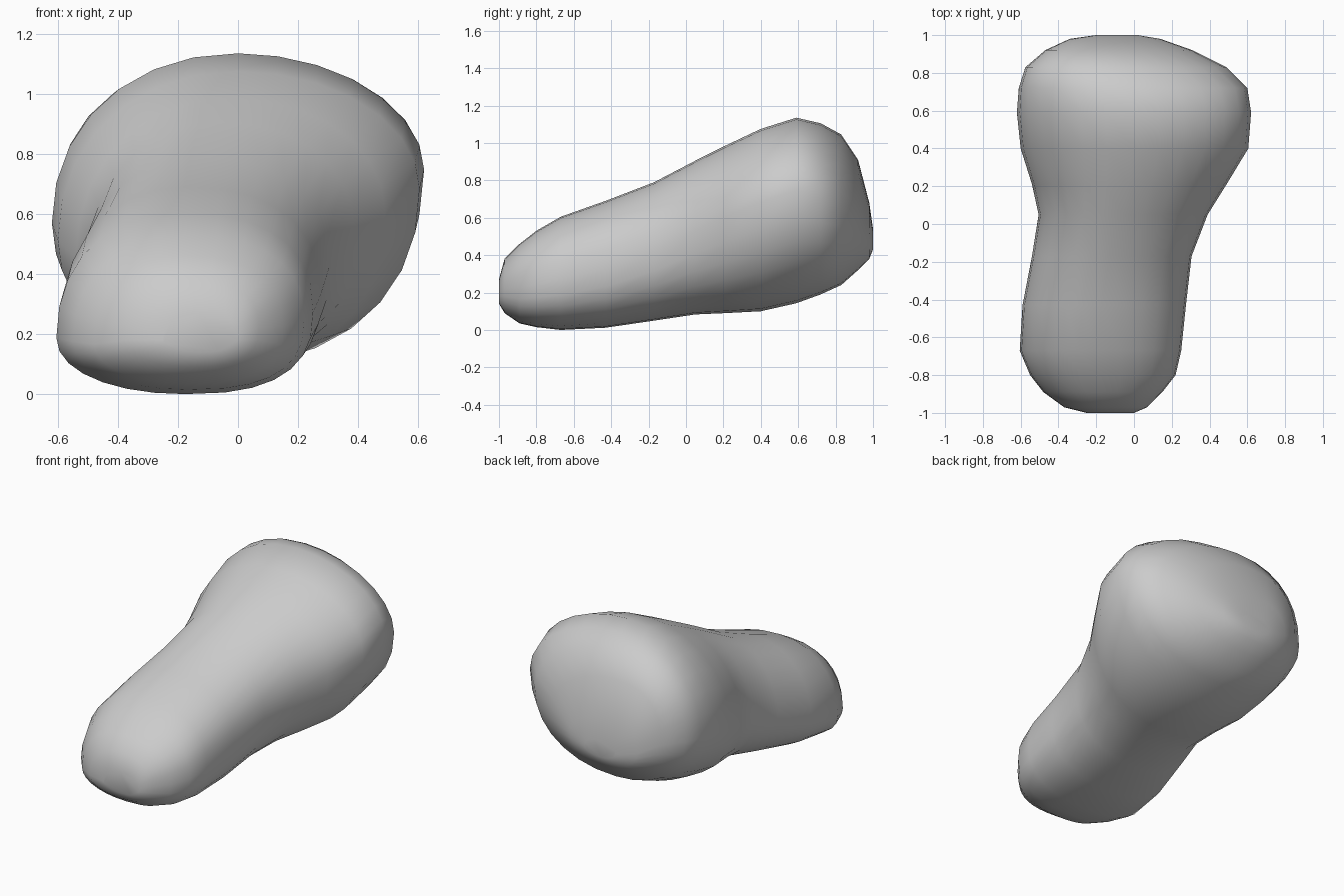
import bpy, bmesh, math

if "Cube" in bpy.data.objects:
    bpy.data.objects.remove(bpy.data.objects["Cube"])

# Stations along the body: y, left x, right x, bottom z, top z
STATIONS = [
    (-1.00, -0.25, 0.00, 0.14, 0.27),
    (-0.97, -0.37, 0.07, 0.09, 0.38),
    (-0.89, -0.48, 0.15, 0.035, 0.46),
    (-0.80, -0.55, 0.22, 0.015, 0.53),
    (-0.67, -0.605, 0.25, 0.00, 0.605),
    (-0.43, -0.59, 0.275, 0.012, 0.69),
    (-0.17, -0.54, 0.305, 0.05, 0.79),
    (0.05, -0.505, 0.39, 0.083, 0.905),
    (0.21, -0.54, 0.49, 0.09, 0.985),
    (0.40, -0.60, 0.605, 0.10, 1.075),
    (0.59, -0.62, 0.62, 0.143, 1.135),
    (0.72, -0.61, 0.60, 0.19, 1.105),
    (0.83, -0.575, 0.49, 0.24, 1.045),
    (0.92, -0.47, 0.31, 0.32, 0.91),
    (0.98, -0.34, 0.14, 0.38, 0.68),
    (1.00, -0.20, 0.02, 0.43, 0.54),
]
SEGMENTS = 28
# Roundness of each quarter (right?, top?) at the front and back lobes
ROUNDNESS = {
    (True, True): (2.4, 1.95),
    (False, True): (2.15, 2.1),
    (False, False): (2.1, 2.1),
    (True, False): (2.6, 2.15),
}


def blend(y, a, b):
    t = min(max((y + 0.7) / 1.3, 0), 1)
    t = t * t * (3 - 2 * t)
    return a + (b - a) * t


# Lopsided rounded section: four quarter curves meeting at the extremes
def section(y, xl, xr, zb, zt):
    h, w = zt - zb, xr - xl
    back = max(0, y - 0.6)
    x_top = xl + w * (blend(y, 0.48, 0.50) - back * 0.25)
    x_bot = xl + w * blend(y, 0.50, 0.46)
    z_left = zb + h * blend(y, 0.31, 0.43)
    z_right = zb + h * (blend(y, 0.45, 0.61) - back * 0.4)
    for i in range(SEGMENTS):
        a = 2 * math.pi * i / SEGMENTS
        c, s = math.cos(a), math.sin(a)
        n = blend(y, *ROUNDNESS[c > 0, s > 0])
        if c <= 0 and s > 0:
            n += back * 1.2
        power = 2 / n
        x0 = x_top if s > 0 else x_bot
        z0 = z_right if c > 0 else z_left
        yield (x0 + abs(c) ** power * ((xr if c > 0 else xl) - x0), y,
               z0 + abs(s) ** power * ((zt if s > 0 else zb) - z0))


# Lofted body with closed ends
bm = bmesh.new()
rings = [[bm.verts.new(p) for p in section(*st)] for st in STATIONS]
for r0, r1 in zip(rings, rings[1:]):
    for i in range(SEGMENTS):
        j = (i + 1) % SEGMENTS
        bm.faces.new((r0[i], r0[j], r1[j], r1[i]))
bm.faces.new(rings[0])
bm.faces.new(rings[-1])
bmesh.ops.recalc_face_normals(bm, faces=bm.faces)
for f in bm.faces:
    f.smooth = True
mesh = bpy.data.meshes.new("bean_body")
bm.to_mesh(mesh)
bm.free()
body = bpy.data.objects.new("bean_body", mesh)
bpy.context.collection.objects.link(body)
